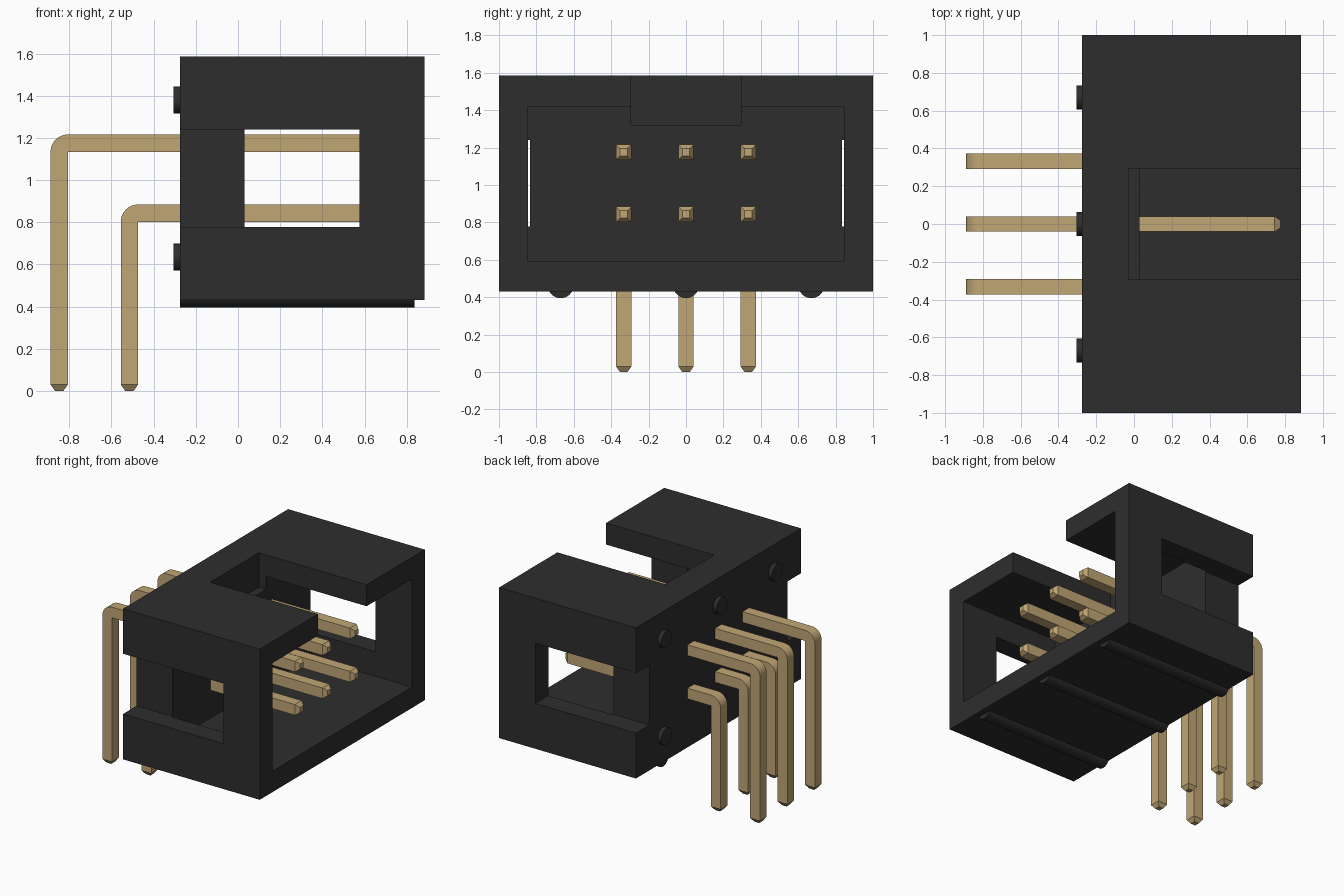
import bpy, bmesh, math
from mathutils import Matrix, Vector

if "Cube" in bpy.data.objects:
    bpy.data.objects.remove(bpy.data.objects["Cube"], do_unlink=True)


def make_material(name, rgb, metallic=0.0):
    mat = bpy.data.materials.new(name)
    mat.use_nodes = True
    color = (*rgb, 1)
    mat.diffuse_color = color
    mat.node_tree.nodes["Principled BSDF"].inputs["Base Color"].default_value = color
    return mat


black = make_material("black plastic", (0.027, 0.027, 0.027))
gold = make_material("pale gold metal", (0.53, 0.38, 0.175))


def add_object(name, bm, mat):
    bmesh.ops.recalc_face_normals(bm, faces=bm.faces)
    mesh = bpy.data.meshes.new(name)
    bm.to_mesh(mesh)
    bm.free()
    mesh.materials.append(mat)
    obj = bpy.data.objects.new(name, mesh)
    bpy.context.collection.objects.link(obj)
    return obj


def box(name, low, high, mat=black):
    low, high = Vector(low), Vector(high)
    bm = bmesh.new()
    bmesh.ops.create_cube(bm, size=1)
    bmesh.ops.scale(bm, vec=high - low, verts=bm.verts)
    bmesh.ops.translate(bm, vec=(low + high) / 2, verts=bm.verts)
    return add_object(name, bm, mat)


def rod_x(name, x0, x1, y, z, radius):
    """Round rod lying along x."""
    bm = bmesh.new()
    bmesh.ops.create_cone(bm, cap_ends=True, segments=32, radius1=radius,
                          radius2=radius, depth=x1 - x0)
    bmesh.ops.rotate(bm, matrix=Matrix.Rotation(math.pi / 2, 3, "Y"), verts=bm.verts)
    bmesh.ops.translate(bm, vec=((x0 + x1) / 2, y, z), verts=bm.verts)
    obj = add_object(name, bm, black)
    select(obj)
    bpy.ops.object.shade_smooth_by_angle(angle=math.radians(30))
    return obj


def select(obj):
    bpy.ops.object.select_all(action="DESELECT")
    obj.select_set(True)
    bpy.context.view_layer.objects.active = obj


def cut(obj, low, high):
    cutter = box("cutter", low, high)
    cutter.hide_render = True
    mod = obj.modifiers.new("cut", "BOOLEAN")
    mod.operation, mod.solver, mod.object = "DIFFERENCE", "EXACT", cutter
    select(obj)
    bpy.ops.object.modifier_apply(modifier=mod.name)
    bpy.data.objects.remove(cutter, do_unlink=True)


# Housing: open shell with a key notch and a latch recess on each side
BACK, FRONT, FLOOR = -0.275, 0.885, 0.03
housing = box("housing", (BACK, -1, 0.43), (FRONT, 1, 1.585))
cut(housing, (FLOOR, -0.845, 0.59), (1, 0.845, 1.42))
cut(housing, (-0.03, -0.295, 1.32), (1, 0.295, 1.8))
cut(housing, (-0.5, 0.835, 0.778), (0.577, 1.2, 1.24))
cut(housing, (-0.5, -1.2, 0.778), (0.577, -0.835, 1.24))

# Spacer studs on the back and ribs under the base
for y in (-0.67, 0, 0.67):
    for z in (0.635, 1.38):
        rod_x("spacer_stud", -0.305, BACK + 0.02, y, z, 0.064)
    rod_x("base_rib", BACK + 0.001, 0.838, y, 0.464, 0.069)

# Bent square pins
HALF, TIP, TAPER, END = 0.041, 0.02, 0.03, 0.775


def pin(name, x, y, z):
    """Sweep a square section from the mating tip, round the bend, down to the foot."""
    corner = Vector((x + HALF, 0, z - HALF))
    up, back = Vector((0, 0, 1)), Vector((-1, 0, 0))
    rings = [(Vector((END, 0, z)), up, TIP), (Vector((END - TAPER, 0, z)), up, HALF)]
    for i in range(9):
        a = math.pi / 2 * i / 8
        d = up * math.cos(a) + back * math.sin(a)
        rings.append((corner + d * HALF, d, HALF))
    rings += [(Vector((x, 0, TAPER)), back, HALF), (Vector((x, 0, 0)), back, TIP)]
    bm = bmesh.new()
    loops = []
    for c, d, h in rings:
        loops.append([bm.verts.new(c + d * s * h + Vector((0, y + t * h, 0)))
                      for s, t in ((-1, -1), (-1, 1), (1, 1), (1, -1))])
    for a, b in zip(loops, loops[1:]):
        for k in range(4):
            n = (k + 1) % 4
            bm.faces.new((a[k], a[n], b[n], b[k]))
    bm.faces.new(loops[0])
    bm.faces.new(loops[-1])
    bmesh.ops.remove_doubles(bm, verts=bm.verts, dist=0.0005)
    obj = add_object(name, bm, gold)
    select(obj)
    bpy.ops.object.shade_smooth_by_angle(angle=math.radians(25))


for y in (-0.333, 0, 0.333):
    pin("upper_pin", -0.848, y, 1.175)
    pin("lower_pin", -0.515, y, 0.843)
